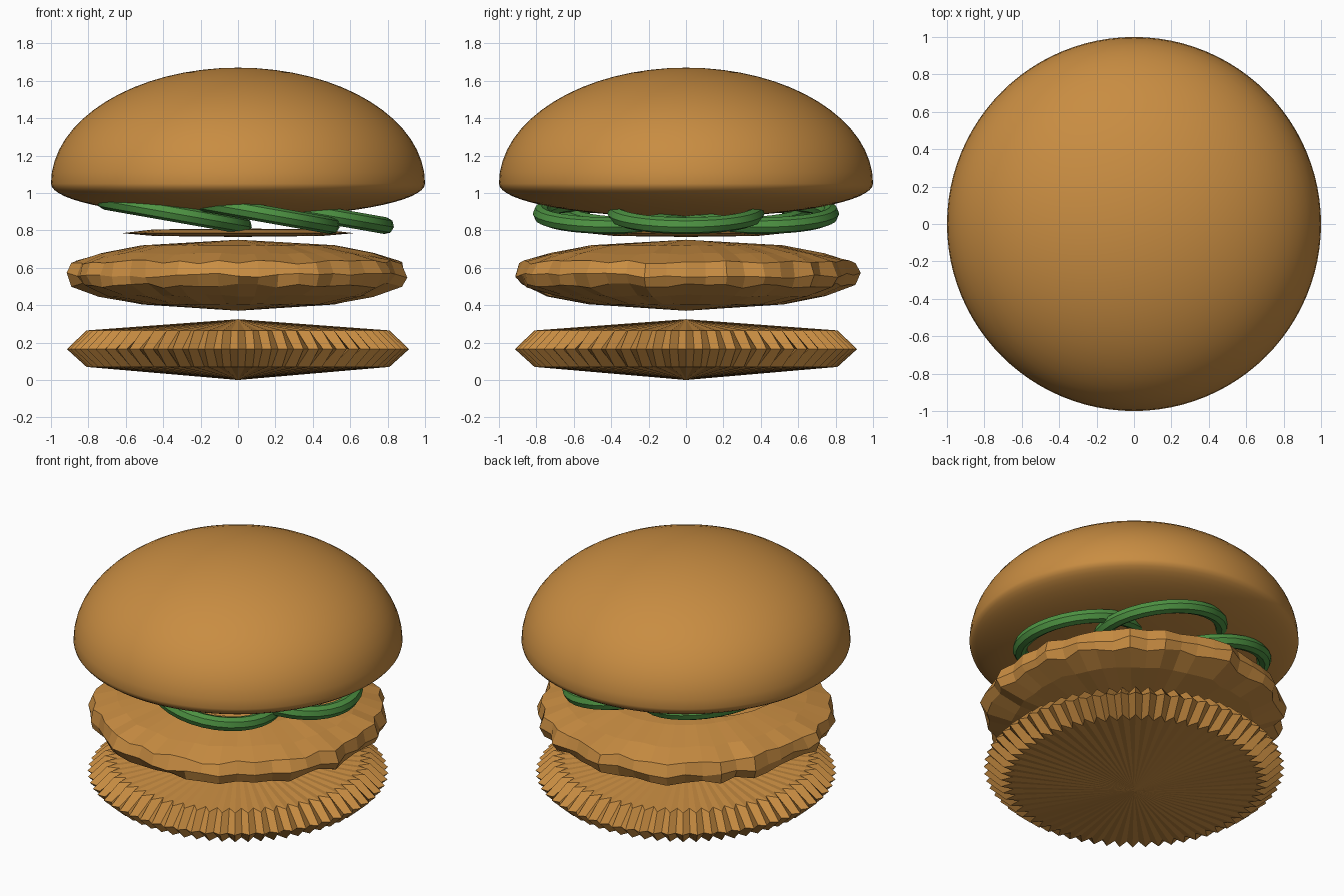
import bpy
import bmesh
import random
from math import sin, cos, pi, radians

random.seed(7)
if "Cube" in bpy.data.objects:
    bpy.data.objects.remove(bpy.data.objects["Cube"], do_unlink=True)


def make_material(name, color):
    mat = bpy.data.materials.new(name)
    mat.use_nodes = True
    mat.diffuse_color = (*color, 1)
    bsdf = next(n for n in mat.node_tree.nodes if n.type == 'BSDF_PRINCIPLED')
    bsdf.inputs["Base Color"].default_value = (*color, 1)
    return mat


toasted = make_material("toasted brown", (0.58, 0.265, 0.054))
green = make_material("pickle green", (0.075, 0.29, 0.055))


def shade(obj, angle):
    bpy.ops.object.select_all(action='DESELECT')
    obj.select_set(True)
    bpy.context.view_layer.objects.active = obj
    bpy.ops.object.shade_smooth_by_angle(angle=radians(angle))


def lathe(name, top, bottom, rings, count, mat, warp=None, smooth=None):
    """Closed round body: two poles and rings of (radius, height), top first.
    warp(ring, column) gives a change in radius and height."""
    bm = bmesh.new()
    loops = []
    for i, (r, z) in enumerate(rings):
        loop = []
        for k in range(count):
            dr, dz = warp(i, k) if warp else (0, 0)
            a = 2 * pi * k / count
            loop.append(bm.verts.new(((r + dr) * cos(a), (r + dr) * sin(a), z + dz)))
        loops.append(loop)
    poles = [bm.verts.new((0, 0, top)), bm.verts.new((0, 0, bottom))]
    for k in range(count):
        n = (k + 1) % count
        bm.faces.new((poles[0], loops[0][k], loops[0][n]))
        bm.faces.new((poles[1], loops[-1][n], loops[-1][k]))
        for a, b in zip(loops, loops[1:]):
            bm.faces.new((a[k], b[k], b[n], a[n]))
    bmesh.ops.recalc_face_normals(bm, faces=bm.faces[:])
    mesh = bpy.data.meshes.new(name)
    bm.to_mesh(mesh)
    bm.free()
    mesh.materials.append(mat)
    obj = bpy.data.objects.new(name, mesh)
    bpy.context.collection.objects.link(obj)
    if smooth:
        shade(obj, smooth)
    return obj


# Top bun: tall dome above the rim, shallow dome beneath it
RIM, DOME, BELLY = 1.05, 0.62, 0.18
steps = 32
bun_rings = []
for i in range(1, steps):
    a = pi * i / steps
    bun_rings.append((sin(a), RIM + cos(a) * (DOME if i <= steps / 2 else BELLY)))
lathe("top_bun", RIM + DOME, RIM - BELLY, bun_rings, 96, toasted, smooth=30)

# Pickle rings: five tilted hoops overlapping around the middle
for i in range(5):
    a = 2 * pi * i / 5
    bpy.ops.mesh.primitive_torus_add(
        major_radius=0.375, minor_radius=0.045, major_segments=32, minor_segments=8,
        location=(0.42 * cos(a), 0.42 * sin(a), 0.89), rotation=(0, radians(10), 0))
    hoop = bpy.context.object
    hoop.name = f"pickle_ring_{i + 1}"
    hoop.data.materials.append(green)
    shade(hoop, 40)

# Thin slice under the pickles
thin_slice = lathe("thin_slice", 0.81, 0.765, [(0.45, 0.805), (0.62, 0.785), (0.45, 0.77)],
                   24, toasted)
thin_slice.scale.y = 0.85

# Patty: rough edge made by uneven columns
columns = 52
column_offset = [random.uniform(-0.04, 0.02) for _ in range(columns)]
roughness = [0.1, 0.4, 0.8, 1, 1, 0.5, 0.1]


def rough_edge(ring, col):
    w = roughness[ring]
    return (w * (column_offset[col] + random.uniform(-0.012, 0.012)),
            w * random.uniform(-0.014, 0.014))


lathe("patty", 0.75, 0.37,
      [(0.52, 0.72), (0.74, 0.675), (0.89, 0.63), (0.92, 0.56),
       (0.89, 0.505), (0.74, 0.45), (0.52, 0.405)],
      columns, toasted, rough_edge)


# Bottom bun: crimped edge with alternating ridges and grooves
def crimp(ring, col):
    depth = 0.03 if ring == 1 else 0.07
    return (-depth if col % 2 else 0, 0)


lathe("bottom_bun", 0.325, 0, [(0.81, 0.265), (0.915, 0.165), (0.81, 0.07)],
      128, toasted, crimp)
